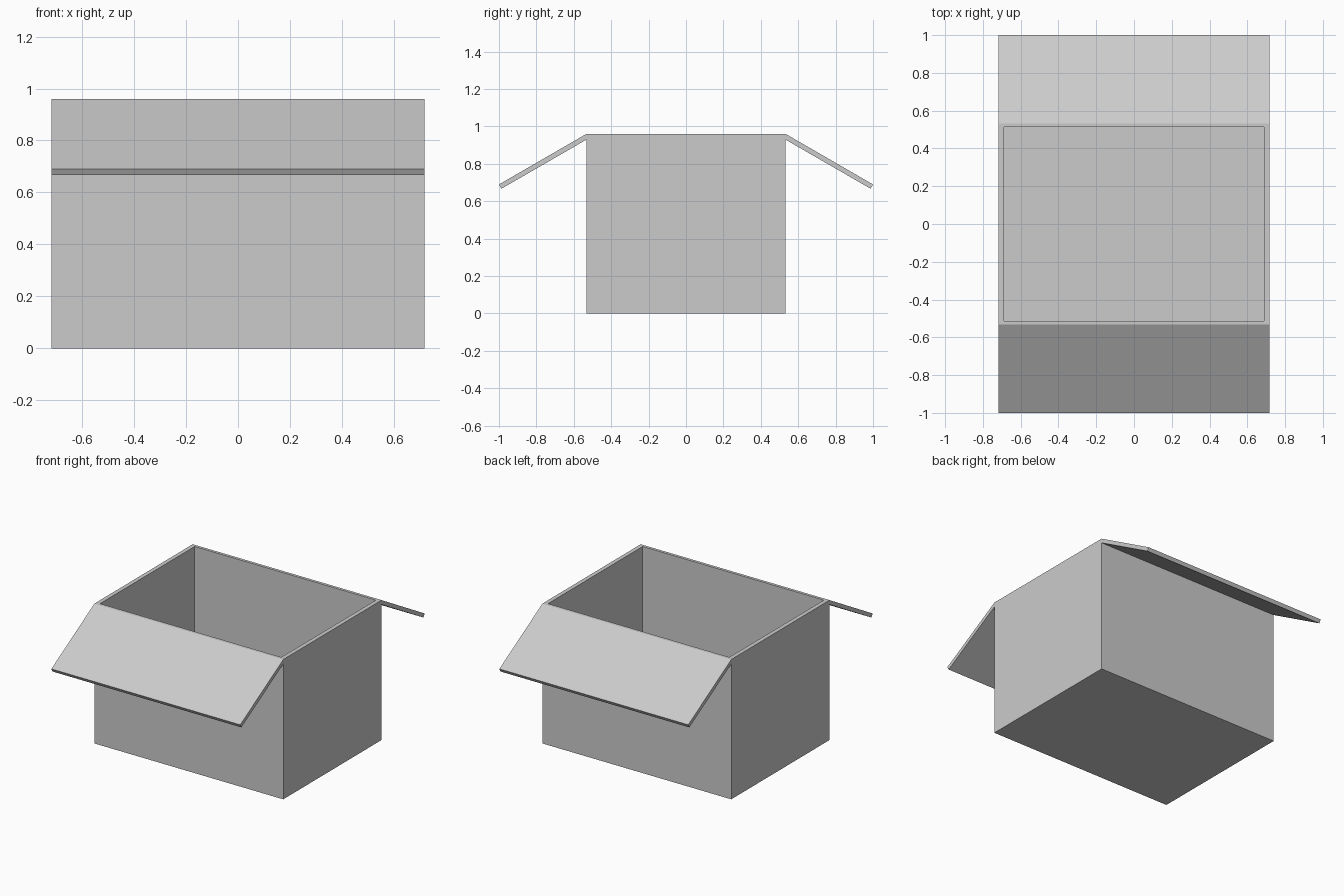
import bpy, bmesh
from mathutils import Vector

if "Cube" in bpy.data.objects:
    bpy.data.objects.remove(bpy.data.objects["Cube"])

HX, HY, H = 0.717, 0.533, 0.96    # outer half width, half depth, height
IX, IY, FLOOR = 0.688, 0.513, 0.03  # inner half width, half depth, floor height


def finish(bm, name):
    bmesh.ops.recalc_face_normals(bm, faces=bm.faces)
    mesh = bpy.data.meshes.new(name)
    bm.to_mesh(mesh)
    bm.free()
    obj = bpy.data.objects.new(name, mesh)
    bpy.context.collection.objects.link(obj)
    return obj


# Open carton: four stacked rectangles (outer base, outer rim, inner rim, inner floor)
bm = bmesh.new()
loops = []
for x, y, z in [(HX, HY, 0), (HX, HY, H), (IX, IY, H), (IX, IY, FLOOR)]:
    loops.append([bm.verts.new((sx * x, sy * y, z))
                  for sx, sy in [(-1, -1), (1, -1), (1, 1), (-1, 1)]])
for a, b in zip(loops, loops[1:]):
    for i in range(4):
        j = (i + 1) % 4
        bm.faces.new((a[i], a[j], b[j], b[i]))
bm.faces.new(loops[0])
bm.faces.new(loops[-1])
finish(bm, "carton_body")

# Folded-out flaps: side profile swept across the full width
profile = [(HY, H), (1.0, 0.69), (0.987, 0.667), (HY, 0.929)]
for side, name in [(-1, "front_flap"), (1, "back_flap")]:
    bm = bmesh.new()
    face = bm.faces.new([bm.verts.new((-HX, side * y, z)) for y, z in profile])
    ext = bmesh.ops.extrude_face_region(bm, geom=[face], use_keep_orig=True)
    verts = [g for g in ext["geom"] if isinstance(g, bmesh.types.BMVert)]
    bmesh.ops.translate(bm, verts=verts, vec=Vector((2 * HX, 0, 0)))
    finish(bm, name)
